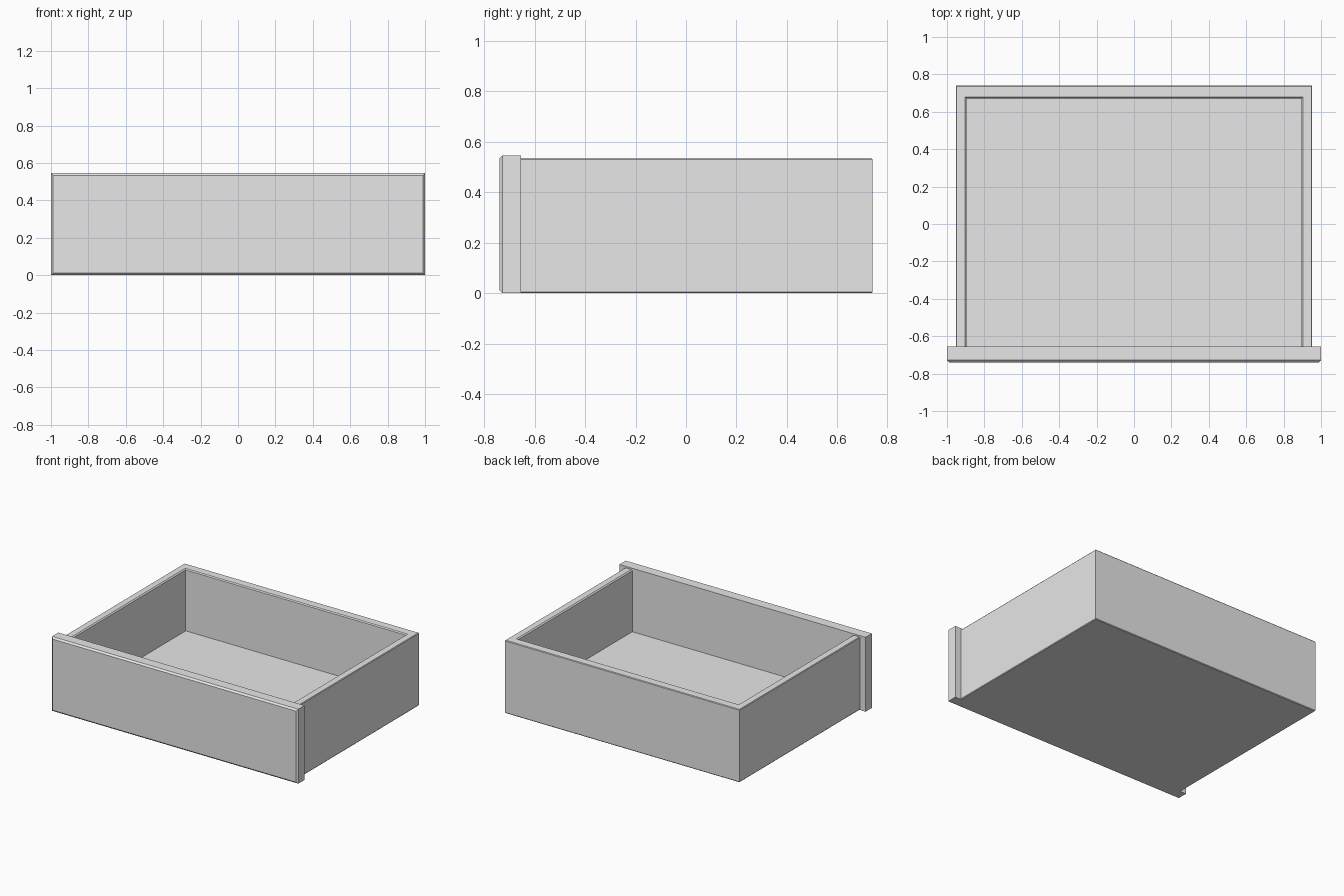
import bpy
import bmesh

cube = bpy.data.objects.get("Cube")
if cube:
    bpy.data.objects.remove(cube, do_unlink=True)

grey = bpy.data.materials.new("light_grey")
grey.use_nodes = True
grey.diffuse_color = (0.8, 0.8, 0.8, 1)
grey.node_tree.nodes["Principled BSDF"].inputs["Base Color"].default_value = (0.8, 0.8, 0.8, 1)


def finish(name, bm):
    bmesh.ops.recalc_face_normals(bm, faces=bm.faces)
    mesh = bpy.data.meshes.new(name)
    bm.to_mesh(mesh)
    bm.free()
    mesh.materials.append(grey)
    obj = bpy.data.objects.new(name, mesh)
    bpy.context.collection.objects.link(obj)
    return obj


HALF_WIDTH, BACK, FRONT, JOINT = 0.953, 0.74, -0.74, -0.655
HEIGHT, FLOOR, SIDE_WALL, BACK_WALL = 0.535, 0.08, 0.058, 0.068

# Drawer tray: wall section (side inset, back inset, height) swept round three sides
section = [
    (0.004, 0.004, 0),
    (0, 0, 0.005),
    (0, 0, HEIGHT - 0.005),
    (0.004, 0.004, HEIGHT),
    (SIDE_WALL - 0.008, BACK_WALL - 0.006, HEIGHT),
    (SIDE_WALL, BACK_WALL, HEIGHT - 0.008),
    (SIDE_WALL, BACK_WALL, FLOOR),
]
bm = bmesh.new()
rings = []
for side, rear, z in section:
    x, y = HALF_WIDTH - side, BACK - rear
    path = [(-x, JOINT), (-x, y), (x, y), (x, JOINT)]
    rings.append([bm.verts.new((px, py, z)) for px, py in path])
for low, high in zip(rings, rings[1:]):
    for i in range(3):
        bm.faces.new((low[i], low[i + 1], high[i + 1], high[i]))
bm.faces.new(rings[0])      # underside
bm.faces.new(rings[-1])     # inner floor
bm.faces.new([r[0] for r in rings] + [r[3] for r in reversed(rings)])
finish("drawer_tray", bm)

# Front panel: a board with its front edges chamfered
bm = bmesh.new()
bmesh.ops.create_cube(bm, size=1)
for v in bm.verts:
    v.co.x *= 2
    v.co.y = FRONT if v.co.y < 0 else JOINT
    v.co.z = 0.546 * (v.co.z + 0.5)
front_edges = [e for e in bm.edges if all(v.co.y < FRONT + 0.01 for v in e.verts)]
bmesh.ops.bevel(bm, geom=front_edges, offset=0.012, segments=1, affect='EDGES')
finish("front_panel", bm)
